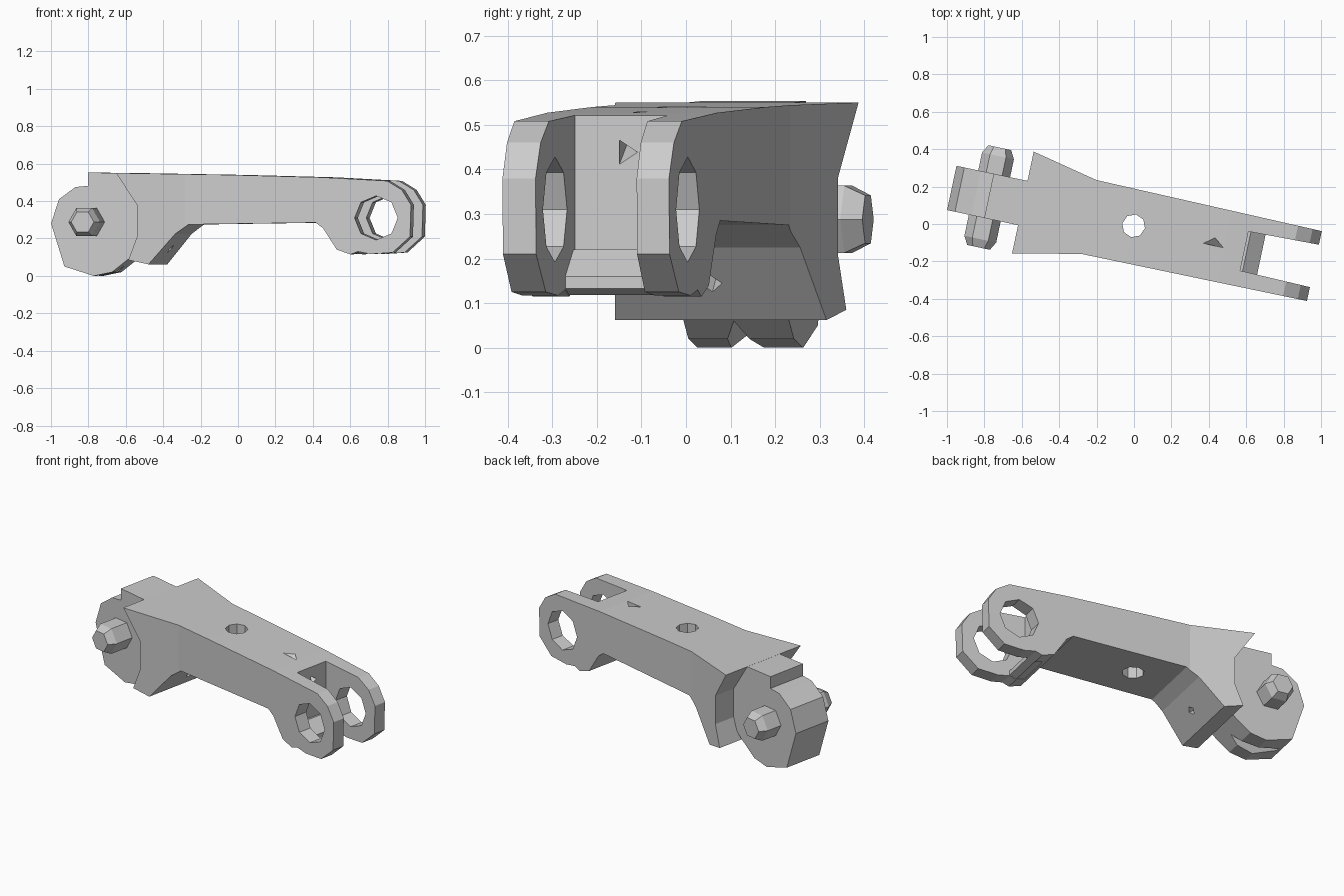
import bpy, bmesh, math
from mathutils import Vector, Matrix

if "Cube" in bpy.data.objects:
    bpy.data.objects.remove(bpy.data.objects["Cube"])

TURN = Matrix.Rotation(math.radians(-12), 4, 'Z')   # whole link sits turned on the grid


def finish(name, bm):
    bmesh.ops.recalc_face_normals(bm, faces=bm.faces)
    bm.transform(TURN)
    me = bpy.data.meshes.new(name)
    bm.to_mesh(me)
    bm.free()
    ob = bpy.data.objects.new(name, me)
    bpy.context.collection.objects.link(ob)
    return ob


def loft(name, rings):
    """Closed solid through a list of equal-length point rings."""
    bm = bmesh.new()
    vs = [[bm.verts.new(p) for p in r] for r in rings]
    n = len(vs[0])
    for a, b in zip(vs, vs[1:]):
        for i in range(n):
            bm.faces.new((a[i], a[(i + 1) % n], b[(i + 1) % n], b[i]))
    bm.faces.new(vs[0])
    bm.faces.new(vs[-1])
    return finish(name, bm)


def side_prism(name, prof, v0, v1):
    return loft(name, [[(u, v, z) for u, z in prof] for v in (v0, v1)])


def plan_prism(name, prof, z0, z1):
    return loft(name, [[(u, v, z) for u, v in prof] for z in (z0, z1)])


def rod(name, a, b, r, n):
    a, b = Vector(a), Vector(b)
    q = (b - a).to_track_quat('Z', 'Y')
    ring = [q @ Vector((r * math.cos(2 * math.pi * i / n), r * math.sin(2 * math.pi * i / n), 0))
            for i in range(n)]
    return loft(name, [[c + p for p in ring] for c in (a, b)])


def combine(ob, other, op):
    m = ob.modifiers.new(op, 'BOOLEAN')
    m.operation, m.solver, m.object = op, 'EXACT', other
    bpy.context.view_layer.objects.active = ob
    bpy.ops.object.modifier_apply(modifier=m.name)
    bpy.data.objects.remove(other)


# Main body: side outline crossed with the forked, flared plan outline
body = side_prism("link_body", [
    (-.605, .55), (0, .54), (.5, .527), (.86, .508), (.94, .46), (.99, .38), (.985, .21),
    (.89, .125), (.77, .117), (.70, .13), (.66, .115), (.585, .14), (.51, .255), (.47, .285),
    (-.225, .275), (-.295, .225), (-.435, .062), (-.54, .085), (-.495, .21), (-.495, .38)],
    -.4, .4)
plan = plan_prism("plan", [
    (-.65, -.30), (-.245, -.215), (1.1, -.21), (1.1, -.137), (.607, -.126), (.607, .088),
    (1.1, .10), (1.1, .17), (-.245, .188), (-.65, .277)], -.2, .8)
combine(body, plan, 'INTERSECT')

# Stop lip at the bottom of the fork
lip = side_prism("lip", [(.56, .215), (.588, .143), (.66, .118), (.70, .133), (.70, .16), (.62, .22)],
                 -.16, .13)
combine(body, lip, 'UNION')

# Single knuckle at the other end, with its two-lobed underside
knuckle = side_prism("knuckle", [
    (-.79, .553), (-.79, .482), (-.86, .475), (-.95, .41), (-.993, .28), (-.92, .05),
    (-.76, 0), (-.66, .02), (-.545, .11), (-.46, .2), (-.46, .53), (-.6, .549)], -.135, .107)
groove = loft("groove", [[(u, v, z) for v, z in ((-.07, -.02), (.03, -.02), (-.02, .06))]
                         for u in (-.9, -.5)])
combine(knuckle, groove, 'DIFFERENCE')
combine(body, knuckle, 'UNION')

# Fork eyes, centre hole and the small slanted oil holes
for a, b, r, n in [((.8, -.5, .31), (.8, .5, .31), .118, 8),
                   ((0, -.01, -.1), (0, -.01, .8), .062, 8),
                   ((.38, -.01, .56), (.66, -.01, .41), .028, 3),
                   ((-.31, -.02, .10), (-.42, -.02, .19), .025, 4)]:
    combine(body, rod("hole", a, b, r, n), 'DIFFERENCE')

# Hinge pin with tapered hexagonal ends
loft("hinge_pin", [[(-.787 + r * math.cos(i * math.pi / 3), v, .288 + r * math.sin(i * math.pi / 3))
                    for i in range(6)]
                   for v, r in ((-.295, .062), (-.25, .087), (.205, .087), (.25, .062))])
